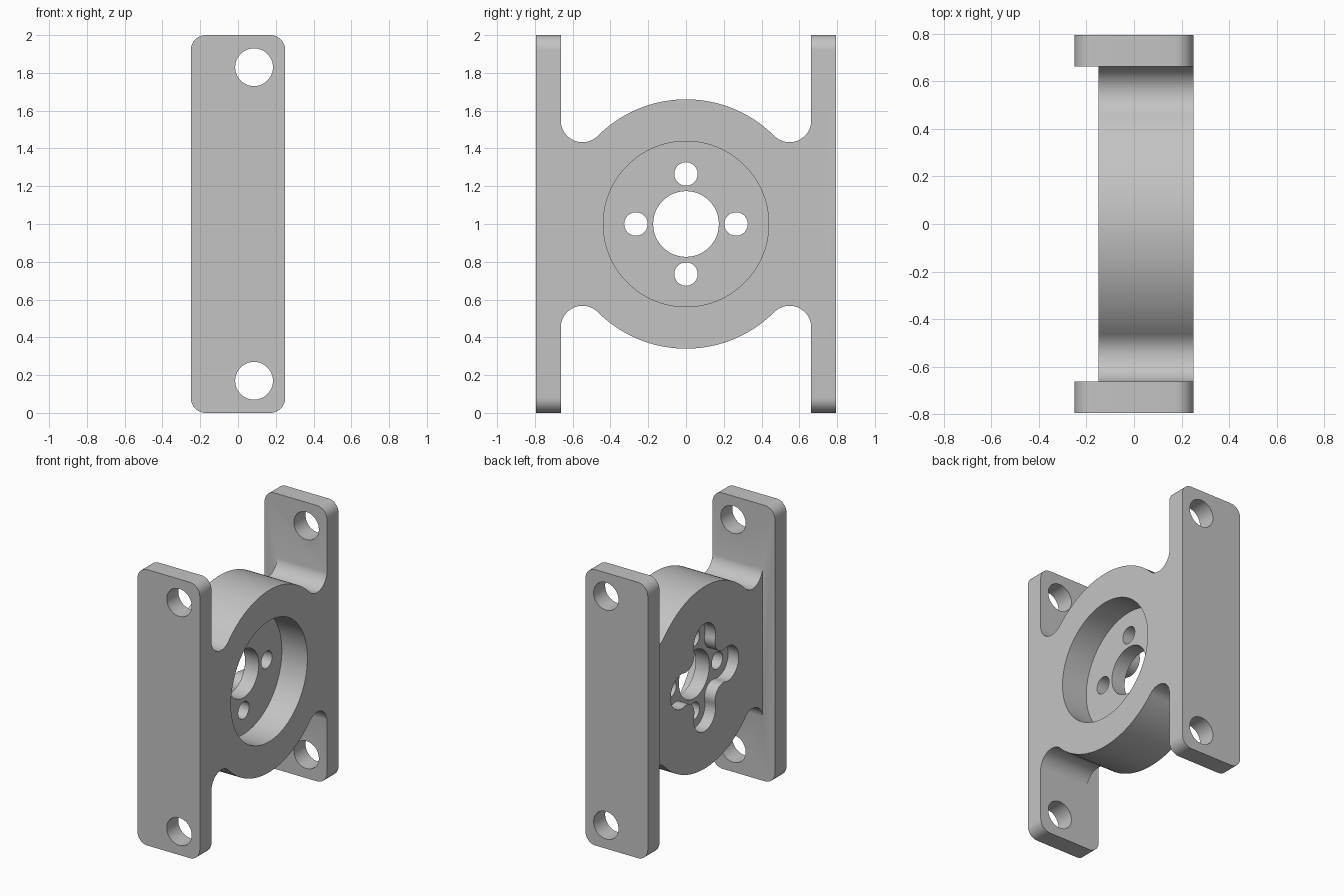
import bpy, bmesh
from math import sin, cos, pi, radians, atan2, degrees, hypot

if "Cube" in bpy.data.objects:
    bpy.data.objects.remove(bpy.data.objects["Cube"])

grey = bpy.data.materials.new("satin_grey")
grey.use_nodes = True
grey.diffuse_color = (0.55, 0.55, 0.55, 1)
grey.node_tree.nodes["Principled BSDF"].inputs["Base Color"].default_value = grey.diffuse_color


def arc(cx, cy, r, start, end, steps):
    angles = [radians(start + (end - start) * i / steps) for i in range(steps + 1)]
    return [(cx + r * cos(a), cy + r * sin(a)) for a in angles]


def circle(cx, cy, r, steps=64):
    return arc(cx, cy, r, 0, 360, steps)[:-1]


def prism(name, outline, axis, low, high):
    """Extrude an outline along x (points are y, z) or y (points are x, z)."""
    def place(p, d):
        return (d, p[0], p[1]) if axis == "x" else (p[0], d, p[1])
    bm = bmesh.new()
    base = bm.faces.new([bm.verts.new(place(p, low)) for p in outline])
    extruded = bmesh.ops.extrude_face_region(bm, geom=[base])["geom"]
    shift = place((0, 0), high - low)
    bmesh.ops.translate(bm, vec=shift, verts=[v for v in extruded if isinstance(v, bmesh.types.BMVert)])
    bmesh.ops.recalc_face_normals(bm, faces=bm.faces)
    mesh = bpy.data.meshes.new(name)
    bm.to_mesh(mesh)
    bm.free()
    mesh.materials.append(grey)
    obj = bpy.data.objects.new(name, mesh)
    bpy.context.collection.objects.link(obj)
    return obj


def combine(target, tool, operation):
    """Apply an exact boolean and remove the tool."""
    mod = target.modifiers.new(operation, "BOOLEAN")
    mod.operation, mod.solver, mod.object = operation, "EXACT", tool
    bpy.context.view_layer.update()
    result = bpy.data.meshes.new_from_object(target.evaluated_get(bpy.context.evaluated_depsgraph_get()))
    target.modifiers.clear()
    target.data = result
    bpy.data.objects.remove(tool)


# Hub: round body blended into the plates by fillets
MID, HUB, FIL = 1.0, 0.66, 0.115
fy = fz = 0.548
quarter = arc(0, 0, HUB, 90, 45, 24) + arc(fy, fz, FIL, 225, 360, 20) + [(0.73, fz)]
right = quarter + [(y, -z) for y, z in reversed(quarter)]
left = [(-y, z) for y, z in reversed(right)][1:-1]
bracket = prism("mounting_bracket", [(y, z + MID) for y, z in right + left], "x", -0.15, 0.25)

# End plates with rounded corners
CORNER = 0.08
plate_outline = []
for x, z, start in ((0.25 - CORNER, 2 - CORNER, 0), (CORNER - 0.25, 2 - CORNER, 90),
                    (CORNER - 0.25, CORNER, 180), (0.25 - CORNER, CORNER, 270)):
    plate_outline += arc(x, z, CORNER, start, start + 90, 10)
for low, high in ((-0.795, -0.662), (0.662, 0.795)):
    combine(bracket, prism("end_plate", plate_outline, "y", low, high), "UNION")

# Round recess on one side
combine(bracket, prism("recess_cutter", circle(0, MID, 0.438, 96), "x", 0.045, 0.4), "DIFFERENCE")

# Four-lobed pocket on the other side
BOLT, LOBE, blend = 0.265, 0.125, 0.212
tangent = degrees(atan2(blend, blend - BOLT))
blend_r = hypot(blend, blend - BOLT) - LOBE
lobe = arc(BOLT, 0, LOBE, -tangent, tangent, 28)
lobe += arc(blend, blend, blend_r, tangent + 180, 270 - tangent, 14)[1:-1]
pocket = []
for k in range(4):
    c, s = cos(k * pi / 2), sin(k * pi / 2)
    pocket += [(y * c - z * s, y * s + z * c + MID) for y, z in lobe]
combine(bracket, prism("pocket_cutter", pocket, "x", -0.4, -0.065), "DIFFERENCE")

# Centre bore and its four bolt holes
holes = [(0, 0, 0.174)] + [(BOLT * cos(k * pi / 2), BOLT * sin(k * pi / 2), 0.062) for k in range(4)]
for y, z, r in holes:
    combine(bracket, prism("hole_cutter", circle(y, z + MID, r, 48), "x", -0.4, 0.4), "DIFFERENCE")

# Mounting holes through both plates
for z in (0.17, 1.83):
    combine(bracket, prism("plate_hole_cutter", circle(0.085, z, 0.1, 48), "y", -1, 1), "DIFFERENCE")

bpy.ops.object.select_all(action="DESELECT")
bracket.select_set(True)
bpy.context.view_layer.objects.active = bracket
bpy.ops.object.shade_smooth_by_angle(angle=radians(30))
